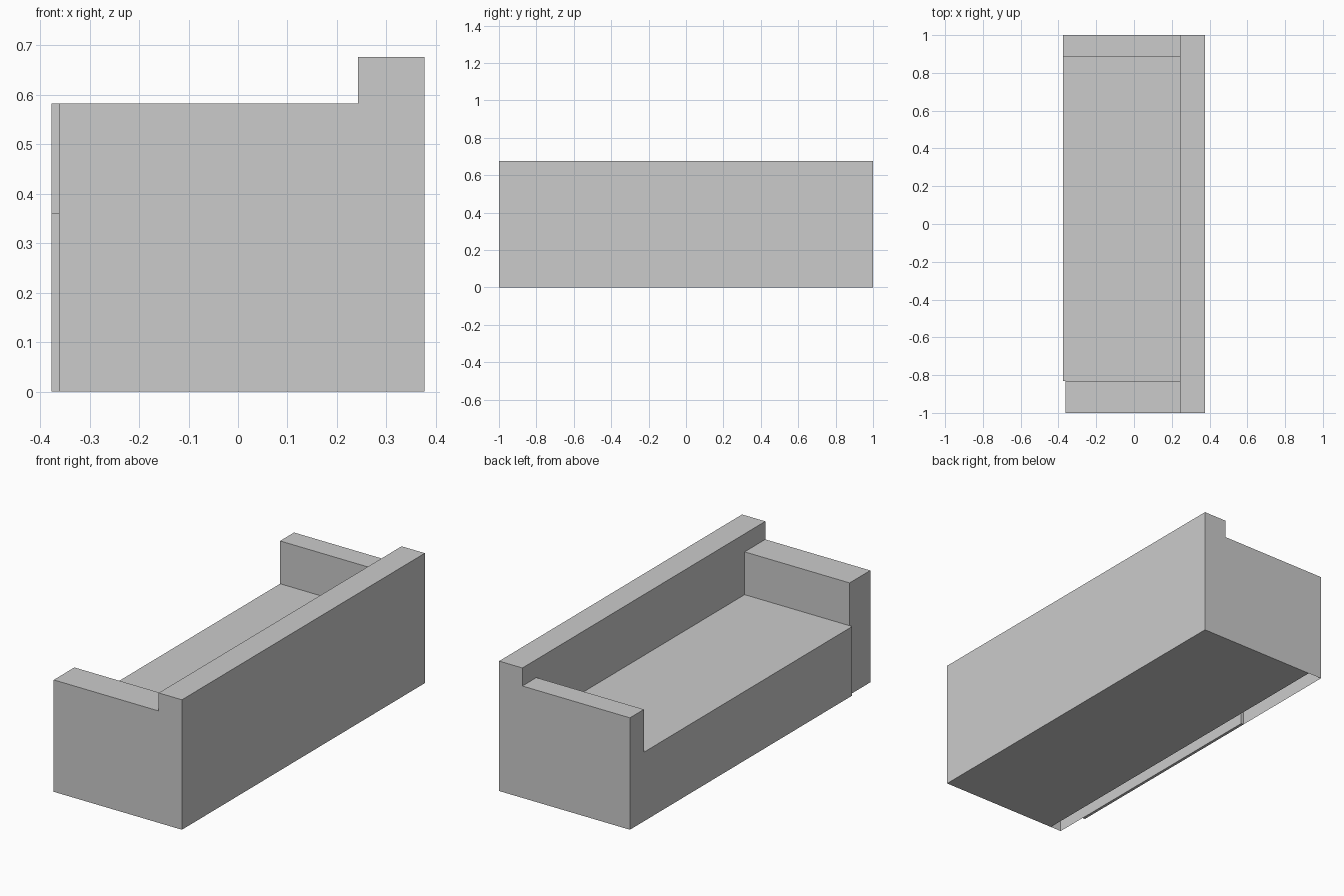
import bpy
import bmesh

cube = bpy.data.objects.get("Cube")
if cube:
    bpy.data.objects.remove(cube, do_unlink=True)

# Main dimensions
FRONT, RECESS, BACK_FACE, REAR = -0.377, -0.362, 0.243, 0.377
ARM_R, ARM_L = -0.83, 0.885           # inner faces of the two arms
SEAT_Z, ARM_Z, BACK_Z = 0.36, 0.583, 0.677

grey = bpy.data.materials.new("upholstery grey")
grey.use_nodes = True
colour = (0.6, 0.6, 0.6, 1)
grey.diffuse_color = colour
grey.node_tree.nodes["Principled BSDF"].inputs["Base Color"].default_value = colour


def finish(name, bm):
    mesh = bpy.data.meshes.new(name)
    bm.to_mesh(mesh)
    bm.free()
    mesh.materials.append(grey)
    obj = bpy.data.objects.new(name, mesh)
    bpy.context.collection.objects.link(obj)


def box(name, lo, hi, open_sides=()):
    """Box between two corners; open_sides lists (axis, sign) faces left out."""
    bm = bmesh.new()
    bmesh.ops.create_cube(bm, size=1)
    drop = [f for f in bm.faces
            if any(f.normal[a] * s > 0.9 for a, s in open_sides)]
    for v in bm.verts:
        v.co = [lo[i] if v.co[i] < 0 else hi[i] for i in range(3)]
    bmesh.ops.delete(bm, geom=drop, context='FACES')
    finish(name, bm)


def sheet(name, x0, x1, y0, y1, z, up):
    """Flat horizontal rectangle facing up or down."""
    pts = [(x0, y0), (x1, y0), (x1, y1), (x0, y1)]
    bm = bmesh.new()
    bm.faces.new([bm.verts.new((x, y, z)) for x, y in (pts if up else pts[::-1])])
    finish(name, bm)


# Hollow base: the footprint raised into walls, with one arm set back in front
footprint = [(REAR, -1), (REAR, 1), (FRONT, 1), (FRONT, ARM_R),
             (RECESS, ARM_R), (RECESS, -1)]
bm = bmesh.new()
low = [bm.verts.new((x, y, 0)) for x, y in footprint]
high = [bm.verts.new((x, y, SEAT_Z)) for x, y in footprint]
for i in range(len(low)):
    j = (i + 1) % len(low)
    bm.faces.new((low[i], low[j], high[j], high[i]))
finish("base_walls", bm)

# Floor stops short of the front, leaving an open slot
sheet("base_floor", -0.298, REAR, -1, 1, 0, False)

# Thickening behind part of the front wall
box("front_panel", (FRONT, ARM_R, 0), (RECESS, 0.4, SEAT_Z),
    [(0, -1), (1, -1), (2, 1)])

# Seat, arms and backrest
sheet("seat", FRONT, BACK_FACE, ARM_R, ARM_L, SEAT_Z, True)
hidden = [(0, 1), (2, -1)]
box("right_arm", (RECESS, -1, SEAT_Z), (BACK_FACE, ARM_R, ARM_Z), hidden)
box("left_arm", (FRONT, ARM_L, SEAT_Z), (BACK_FACE, 1, ARM_Z), hidden)
box("backrest", (BACK_FACE, -1, SEAT_Z), (REAR, 1, BACK_Z), [(2, -1)])
